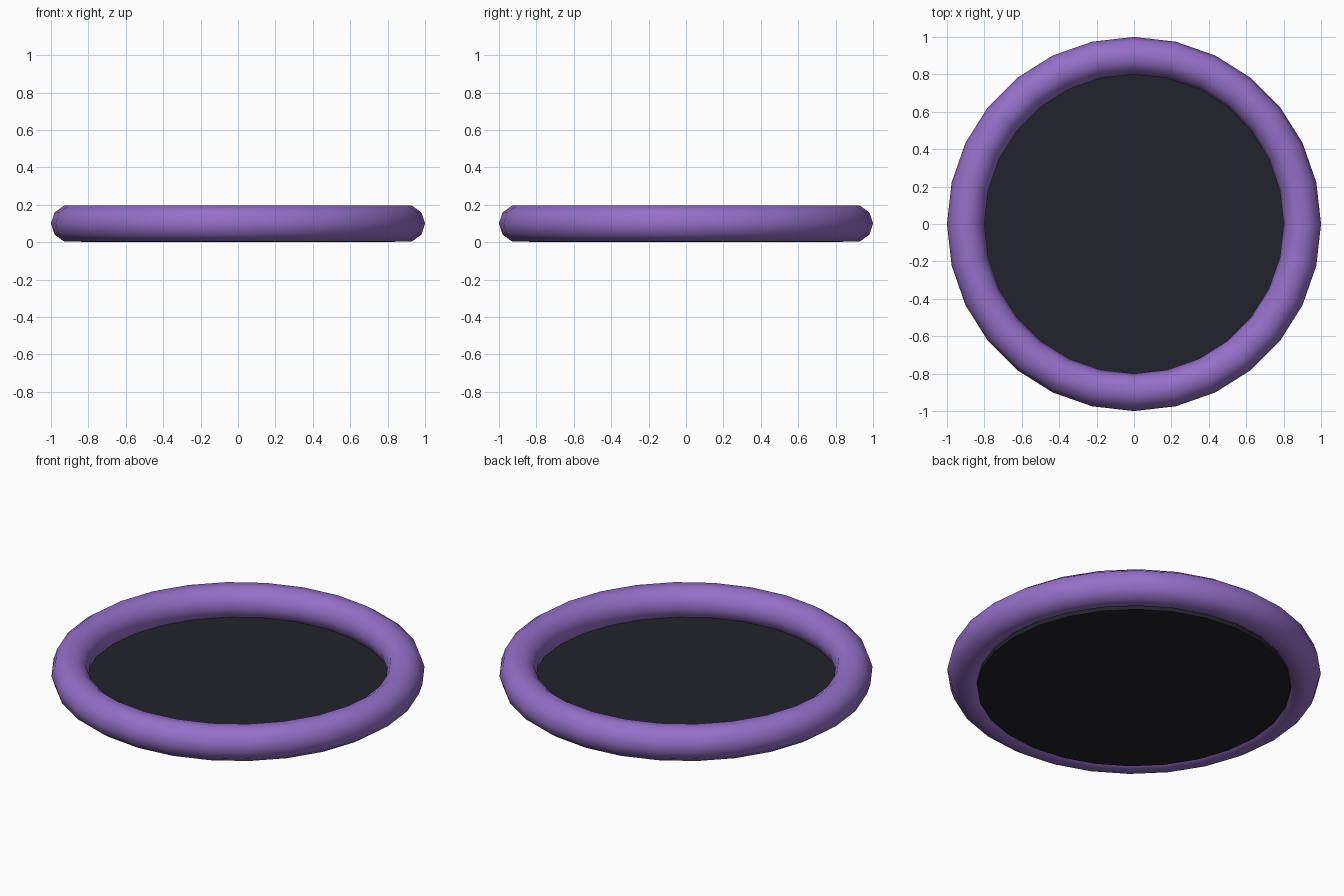
import bpy
import math

if "Cube" in bpy.data.objects:
    bpy.data.objects.remove(bpy.data.objects["Cube"])

SEGMENTS = 28


def finish(obj, name, colour):
    obj.name = name
    mat = bpy.data.materials.new(name + "_material")
    mat.diffuse_color = (*colour, 1.0)
    mat.use_nodes = True
    mat.node_tree.nodes["Principled BSDF"].inputs["Base Color"].default_value = mat.diffuse_color
    obj.data.materials.append(mat)


# Rounded rim tube
bpy.ops.mesh.primitive_torus_add(
    major_segments=SEGMENTS, minor_segments=10,
    major_radius=0.9, minor_radius=0.1, location=(0, 0, 0.1))
bpy.ops.object.shade_smooth()
finish(bpy.context.object, "rim", (0.30, 0.16, 0.58))

# Thin dark base plate, its edge sunk into the rim
THICKNESS = 0.04
bpy.ops.mesh.primitive_cylinder_add(
    vertices=SEGMENTS, radius=0.84, depth=THICKNESS,
    location=(0, 0, THICKNESS / 2))
bpy.ops.object.shade_smooth_by_angle(angle=math.radians(30))
finish(bpy.context.object, "base_plate", (0.016, 0.016, 0.025))
